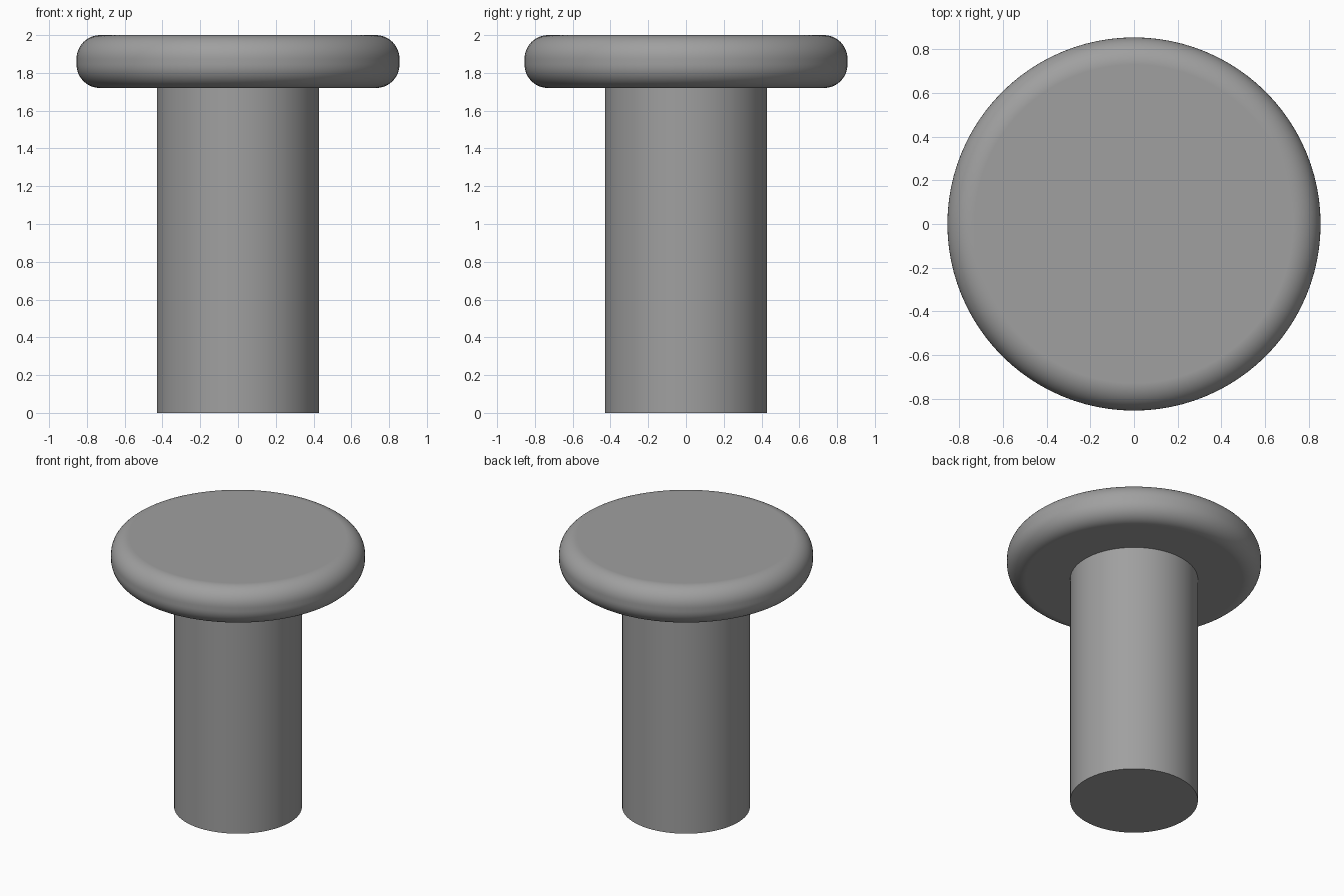
import bpy, bmesh, math

if "Cube" in bpy.data.objects:
    bpy.data.objects.remove(bpy.data.objects["Cube"])

SEGMENTS = 96
HEAD_R, SHAFT_R = 0.855, 0.43
HEAD_BOTTOM, HEAD_TOP, FILLET = 1.72, 2.0, 0.125

grey = bpy.data.materials.new("plain grey")
grey.diffuse_color = (0.35, 0.35, 0.35, 1)
grey.use_nodes = True
grey.node_tree.nodes["Principled BSDF"].inputs["Base Color"].default_value = grey.diffuse_color


def lathe(name, profile, cap_bottom=False, cap_top=False):
    """Revolve (radius, height) points, listed from bottom to top, around z."""
    bm = bmesh.new()
    rings = []
    for r, z in profile:
        rings.append([bm.verts.new((r * math.cos(2 * math.pi * i / SEGMENTS),
                                    r * math.sin(2 * math.pi * i / SEGMENTS), z))
                      for i in range(SEGMENTS)])
    for low, high in zip(rings, rings[1:]):
        for i in range(SEGMENTS):
            j = (i + 1) % SEGMENTS
            bm.faces.new((low[i], low[j], high[j], high[i]))
    if cap_bottom:
        bm.faces.new(rings[0][::-1])
    if cap_top:
        bm.faces.new(rings[-1])
    mesh = bpy.data.meshes.new(name)
    bm.to_mesh(mesh)
    bm.free()
    mesh.materials.append(grey)
    obj = bpy.data.objects.new(name, mesh)
    bpy.context.collection.objects.link(obj)
    bpy.ops.object.select_all(action='DESELECT')
    obj.select_set(True)
    bpy.context.view_layer.objects.active = obj
    bpy.ops.object.shade_smooth_by_angle(angle=math.radians(30))
    # keep the flat faces flat where they meet the rounded rim
    weighted = obj.modifiers.new("weighted normals", 'WEIGHTED_NORMAL')
    weighted.keep_sharp = True
    return obj


def corner(z, start):
    """Quarter-round of the head rim, starting at the given angle."""
    steps = 12
    angles = [math.radians(start + 90 * k / steps) for k in range(steps + 1)]
    return [(HEAD_R - FILLET + FILLET * math.cos(a), z + FILLET * math.sin(a))
            for a in angles]


# Shaft: straight cylinder, closed at the foot, meeting the head's underside
lathe("shaft", [(SHAFT_R, 0), (SHAFT_R, HEAD_BOTTOM)], cap_bottom=True)

# Head: thick disc with a fully rounded rim
lathe("head",
      [(SHAFT_R, HEAD_BOTTOM)]
      + corner(HEAD_BOTTOM + FILLET, -90)
      + corner(HEAD_TOP - FILLET, 0),
      cap_top=True)
